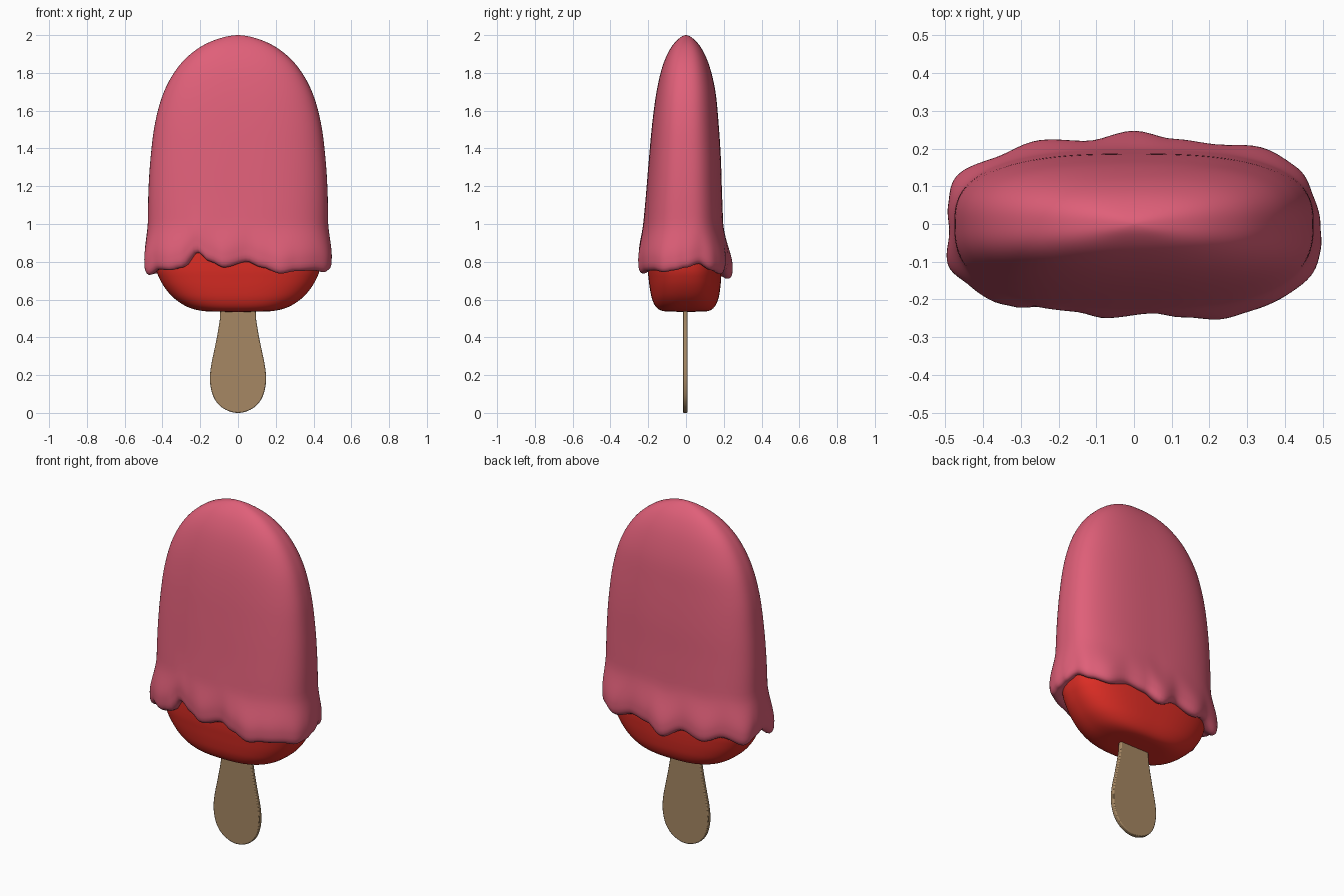
import bpy, bmesh, math

if "Cube" in bpy.data.objects:
    bpy.data.objects.remove(bpy.data.objects["Cube"])

SEG = 144
POWER = 2.7          # squareness of the oval cross-section


def material(name, rgb):
    m = bpy.data.materials.new(name)
    m.diffuse_color = (*rgb, 1)
    m.use_nodes = True
    m.node_tree.nodes["Principled BSDF"].inputs["Base Color"].default_value = m.diffuse_color
    return m


def make_object(name, verts, faces, mat, angle=50):
    me = bpy.data.meshes.new(name)
    me.from_pydata(verts, [], faces)
    bm = bmesh.new()
    bm.from_mesh(me)
    bmesh.ops.recalc_face_normals(bm, faces=bm.faces)
    bm.to_mesh(me)
    bm.free()
    me.materials.append(mat)
    ob = bpy.data.objects.new(name, me)
    bpy.context.collection.objects.link(ob)
    bpy.ops.object.select_all(action='DESELECT')
    bpy.context.view_layer.objects.active = ob
    ob.select_set(True)
    bpy.ops.object.shade_smooth_by_angle(angle=math.radians(angle))
    return ob


def spline(pts, steps):
    """Catmull-Rom curve; first point is an apex, so its ghost is mirrored."""
    ghost = (pts[1][0],) + tuple(-v for v in pts[1][1:])
    last = tuple(2 * a - b for a, b in zip(pts[-1], pts[-2]))
    p = [ghost] + list(pts) + [last]
    out = []
    for i in range(1, len(p) - 2):
        for s in range(steps):
            t = s / steps
            out.append(tuple(0.5 * (2 * b + (c - a) * t + (2 * a - 5 * b + 4 * c - d) * t * t
                                    + (3 * b - a - 3 * c + d) * t ** 3)
                             for a, b, c, d in zip(*p[i - 1:i + 3])))
    return out + [tuple(pts[-1])]


def smooth(t):
    t = max(0, min(1, t))
    return t * t * (3 - 2 * t)


def oval(th, a, front, back):
    c, s = math.cos(th), math.sin(th)
    r = (abs(c) ** POWER + abs(s) ** POWER) ** (-1 / POWER)
    return a * r * c, (back if s > 0 else front) * r * s


def loft(name, rows, mat):
    """Rows of SEG points, closed by a fan at the apex and a cap at the end."""
    verts = [p for row in rows for p in row]
    faces = [(r * SEG + i, r * SEG + (i + 1) % SEG,
              (r + 1) * SEG + (i + 1) % SEG, (r + 1) * SEG + i)
             for r in range(len(rows) - 1) for i in range(SEG)]
    faces += [tuple(range(SEG)), tuple(range(len(verts) - SEG, len(verts)))]
    return make_object(name, verts, faces, mat)


pink = material("pink glaze", (0.74, 0.115, 0.19))
red = material("red ice", (0.72, 0.026, 0.018))
wood = material("wood", (0.38, 0.245, 0.125))
angles = [2 * math.pi * i / SEG for i in range(SEG)]

# Wavy lower edge of the glaze: (angle in degrees, height)
EDGE = [(0, .77), (20, .79), (38, .755), (52, .735), (66, .77), (78, .755), (90, .71),
        (104, .765), (118, .735), (132, .77), (150, .735), (167, .765), (185, .78),
        (204, .73), (216, .76), (227, .755), (235, .77), (244, .85), (252, .80),
        (261, .77), (276, .80), (285, .77), (296, .737), (305, .75), (320, .755),
        (332, .745), (345, .755), (360, .77)]


def edge(th):
    d = math.degrees(th) % 360
    for (d0, z0), (d1, z1) in zip(EDGE, EDGE[1:]):
        if d0 <= d <= d1:
            return z0 + (z1 - z0) * smooth((d - d0) / (d1 - d0))


# Glaze: (z, half width, front depth, back depth), then a rolled drip lip
profile = spline([(2.0, 0, 0, 0), (1.975, .12, .045, .045), (1.92, .225, .088, .088),
                  (1.83, .318, .126, .126), (1.70, .392, .156, .156),
                  (1.54, .438, .178, .172), (1.36, .462, .195, .184),
                  (1.18, .474, .21, .19), (1.0, .477, .225, .197),
                  (.88, .477, .231, .20), (.80, .475, .229, .20)], 5)
profile[0] = (2.0, .001, .0005, .0005)
lip = [(.022, -.003), (.008, -.010), (0, -.022), (.002, -.038), (.015, -.06), (.04, -.09)]
rows = []
for z, a, f, b in profile:
    row = []
    for th in angles:
        e = edge(th)
        zz = z + (e - .76) * smooth((1.15 - z) / .35)
        bulge = max(.006, min(.05, .02 + .45 * (.77 - e))) * smooth((1.02 - z) / .2)
        x, y = oval(th, a + bulge * .9, f + bulge, b + bulge)
        row.append((x, y, zz))
    rows.append(row)
z, a, f, b = profile[-1]
for dz, off in lip:
    row = []
    for th in angles:
        e = edge(th)
        k = max(.006, min(.05, .02 + .45 * (.77 - e))) + off
        x, y = oval(th, a + k * .9, f + k, b + k)
        row.append((x, y, e + dz))
    rows.append(row)
loft("glaze", rows, pink)

# Ice body showing beneath the glaze
body = spline([(.535, 0, 0, 0), (.536, .10, .07, .07), (.540, .19, .125, .12),
               (.560, .265, .158, .15), (.60, .33, .179, .17), (.65, .378, .19, .18),
               (.71, .415, .198, .186), (.78, .437, .204, .188), (.95, .45, .205, .18)], 4)
body[0] = (.535, .001, .0005, .0005)
loft("ice_body", [[(*oval(th, a, f, b), z) for th in angles] for z, a, f, b in body], red)

# Stick: mirrored paddle outline, extruded with softened edges
half = spline([(0, 0), (.008, .045), (.035, .093), (.085, .13), (.16, .148), (.24, .144),
               (.35, .122), (.45, .103), (.54, .094), (.80, .092)], 5)
outline = [(w, z) for z, w in half] + [(-w, z) for z, w in reversed(half[1:])]
n = len(outline)
verts = [(x, y, z) for y in (-.017, .008) for x, z in outline]
faces = [tuple(range(n)), tuple(range(n, 2 * n))]
faces += [(i, (i + 1) % n, n + (i + 1) % n, n + i) for i in range(n)]
stick = make_object("stick", verts, faces, wood)
bev = stick.modifiers.new("soft edges", 'BEVEL')
bev.width = .005
bev.segments = 2
bev.limit_method = 'ANGLE'
bev.angle_limit = math.radians(50)
